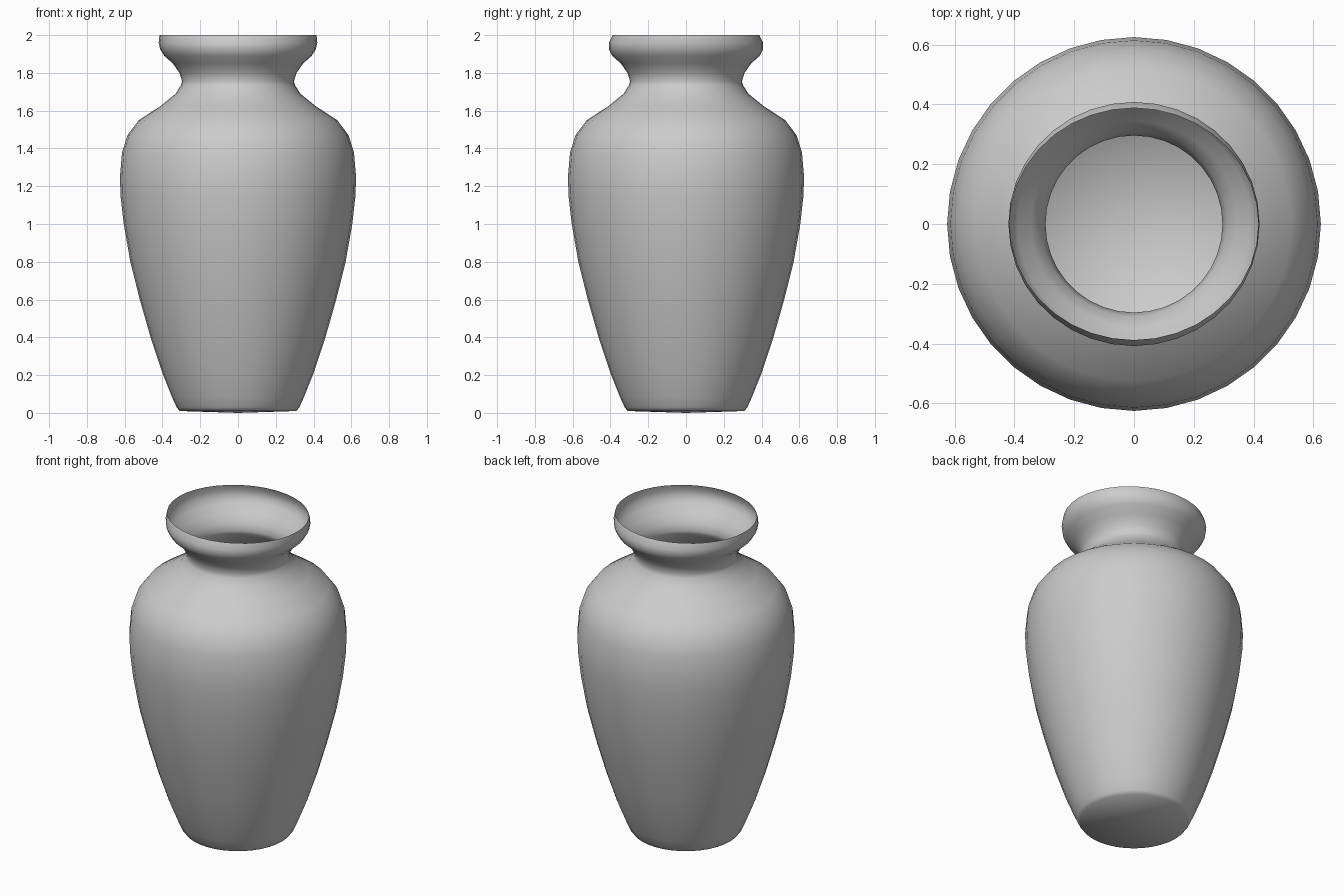
import bpy, bmesh
from math import cos, sin, tau

if "Cube" in bpy.data.objects:
    bpy.data.objects.remove(bpy.data.objects["Cube"])

SEGMENTS = 36

# Vase wall from foot to lip: x radius, y radius, height
profile = [(r, r, z) for r, z in [
    (0.31, 0.01), (0.325, 0.03), (0.35, 0.085), (0.40, 0.21), (0.46, 0.39),
    (0.52, 0.60), (0.57, 0.80), (0.605, 1.00), (0.622, 1.15), (0.625, 1.25),
    (0.614, 1.38), (0.585, 1.47), (0.525, 1.55), (0.41, 1.625), (0.33, 1.69),
    (0.302, 1.735), (0.296, 1.755), (0.31, 1.80), (0.345, 1.85), (0.39, 1.89)]]
# The lip is squeezed slightly in y towards its top edge
profile += [(0.412, 0.408, 1.925), (0.42, 0.408, 1.96), (0.416, 0.388, 2.0)]

bm = bmesh.new()
rings = [[bm.verts.new((rx * cos(tau * i / SEGMENTS), ry * sin(tau * i / SEGMENTS), z))
          for i in range(SEGMENTS)] for rx, ry, z in profile]

# Thin, open wall
for low, high in zip(rings, rings[1:]):
    for i in range(SEGMENTS):
        j = (i + 1) % SEGMENTS
        bm.faces.new((low[i], low[j], high[j], high[i]))

# Closed base
centre = bm.verts.new((0, 0, 0))
for i in range(SEGMENTS):
    bm.faces.new((centre, rings[0][(i + 1) % SEGMENTS], rings[0][i]))

mesh = bpy.data.meshes.new("vase")
bm.to_mesh(mesh)
bm.free()
vase = bpy.data.objects.new("vase", mesh)
bpy.context.collection.objects.link(vase)

# Smooth body with a crisp foot edge
bpy.context.view_layer.objects.active = vase
vase.select_set(True)
bpy.ops.object.shade_smooth_by_angle(angle=0.9)
